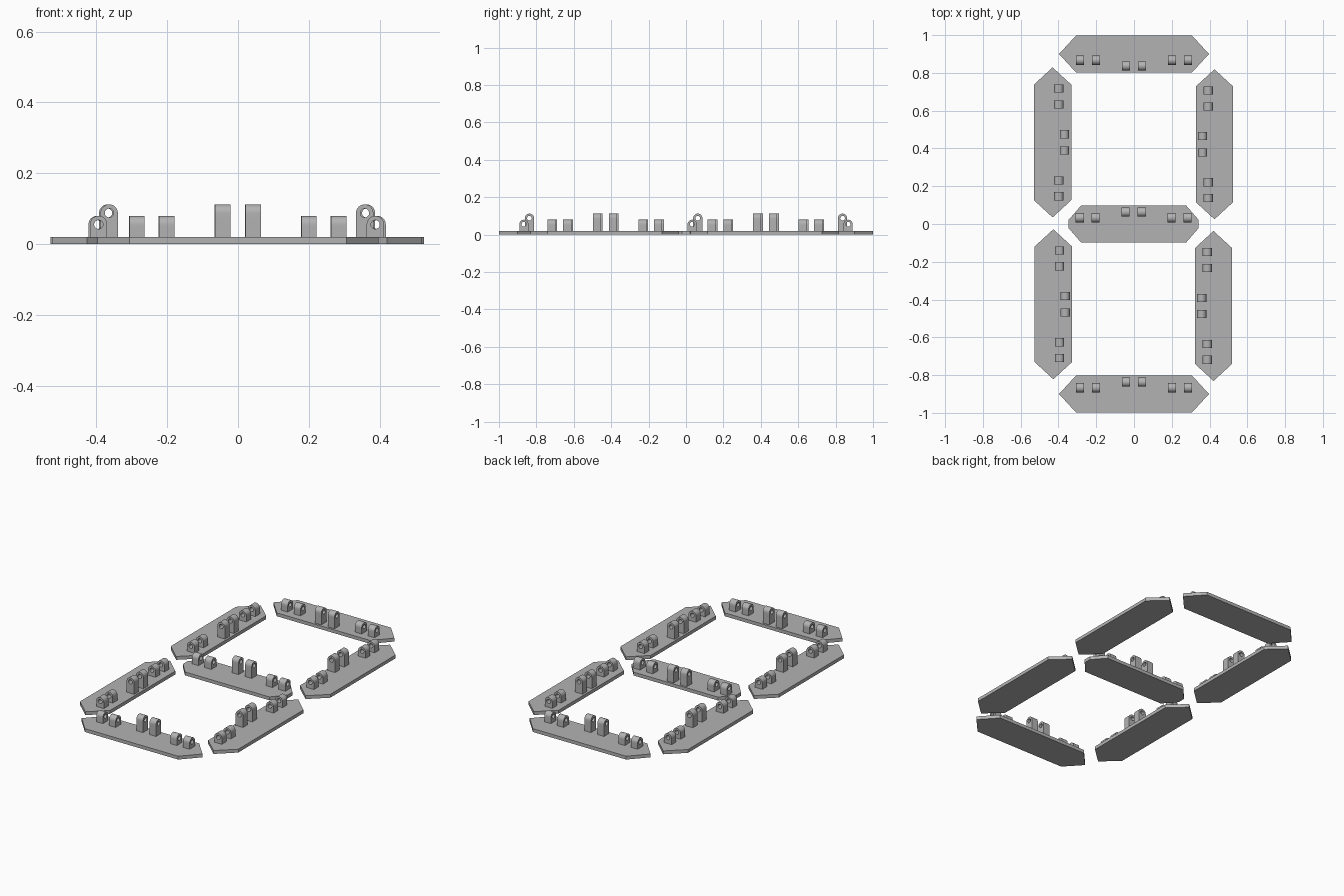
import bpy, bmesh, math
from mathutils import Matrix, Vector

if "Cube" in bpy.data.objects:
    bpy.data.objects.remove(bpy.data.objects["Cube"])

PLATE_H = 0.02      # plate thickness
HALF_W = 0.099      # half width of a plate
LUG_R = 0.0245      # radius of the rounded lug top
HOLE_R = 0.0125
LUG_T = 0.043       # lug thickness along the plate

grey = bpy.data.materials.new("plain grey")
grey.diffuse_color = (0.45, 0.45, 0.45, 1)
grey.use_nodes = True
grey.node_tree.nodes["Principled BSDF"].inputs["Base Color"].default_value = grey.diffuse_color


def finish(bm, name):
    bmesh.ops.recalc_face_normals(bm, faces=bm.faces)
    mesh = bpy.data.meshes.new(name)
    bm.to_mesh(mesh)
    bm.free()
    mesh.materials.append(grey)
    return mesh


def plate_mesh(name, half_len, flat, blunt):
    """Long plate with tapered ends; blunt is the half height of a cut-off tip."""
    pts = [(-flat, -HALF_W), (flat, -HALF_W)]
    pts += [(half_len, -blunt), (half_len, blunt)] if blunt else [(half_len, 0)]
    pts += [(flat, HALF_W), (-flat, HALF_W)]
    pts += [(-half_len, blunt), (-half_len, -blunt)] if blunt else [(-half_len, 0)]
    bm = bmesh.new()
    face = bm.faces.new([bm.verts.new((x, y, 0)) for x, y in pts])
    ext = bmesh.ops.extrude_face_region(bm, geom=[face])
    top = [g for g in ext["geom"] if isinstance(g, bmesh.types.BMVert)]
    bmesh.ops.translate(bm, verts=top, vec=(0, 0, PLATE_H))
    return finish(bm, name)


def lug_mesh(name, zc, n=32):
    """Round-topped lug with a hole along x at height zc."""
    zb = PLATE_H - 0.002
    bm = bmesh.new()
    rings = []
    for x in (-LUG_T / 2, LUG_T / 2):
        outer, hole = [], []
        for i in range(n):
            a = 2 * math.pi * i / n
            c, s = math.cos(a), math.sin(a)
            if i <= n // 2:                       # rounded top
                y, z = LUG_R * c, zc + LUG_R * s
            else:                                 # square foot
                m = max(abs(c), abs(s))
                y, z = LUG_R * c / m, zc - (zc - zb) * abs(s) / m
            outer.append(bm.verts.new((x, y, z)))
            hole.append(bm.verts.new((x, HOLE_R * c, zc + HOLE_R * s)))
        rings.append((outer, hole))
    (o0, h0), (o1, h1) = rings
    for i in range(n):
        j = (i + 1) % n
        for a, b in ((o0, h0), (o0, o1), (o1, h1), (h0, h1)):
            bm.faces.new((a[i], a[j], b[j], b[i]))
    return finish(bm, name)


def add(name, mesh, matrix):
    ob = bpy.data.objects.new(name, mesh)
    ob.matrix_world = matrix
    bpy.context.collection.objects.link(ob)
    return ob


long_plate = plate_mesh("long_plate", 0.397, 0.306, 0)
short_plate = plate_mesh("short_plate", 0.344, 0.277, 0.022)
low_lug = lug_mesh("low_lug", 0.055)
tall_lug = lug_mesh("tall_lug", 0.0875)

# name, centre x, centre y, turn (lugs sit toward local +y), plate
H = math.pi / 2
segments = [
    ("top", 0, 0.9, 2 * H, long_plate),
    ("bottom", 0, -0.9, 0, long_plate),
    ("middle", -0.002, 0, 0, short_plate),
    ("upper_left", -0.431, 0.432, -H, long_plate),
    ("upper_right", 0.426, 0.422, H, long_plate),
    ("lower_left", -0.427, -0.425, -H, long_plate),
    ("lower_right", 0.421, -0.434, H, long_plate),
]
# position along the plate, offset across it, lug
lugs = [(s * x, y, m) for s in (-1, 1)
        for x, y, m in ((0.285, 0.033, low_lug), (0.201, 0.033, low_lug),
                        (0.043, 0.063, tall_lug))]

lug_objects = []
for name, x, y, turn, plate in segments:
    base = Matrix.Translation((x, y, 0)) @ Matrix.Rotation(turn, 4, 'Z')
    add(name + "_plate", plate, base)
    for lx, ly, mesh in lugs:
        lug_objects.append(add(name + "_" + mesh.name, mesh,
                               base @ Matrix.Translation((lx, ly, 0))))

# smooth the rounded tops and holes, keep the edges sharp
for mesh in (low_lug, tall_lug):
    ob = next(o for o in lug_objects if o.data == mesh)
    for p in mesh.polygons:
        p.use_smooth = True
    mesh.set_sharp_from_angle(angle=math.radians(30))
